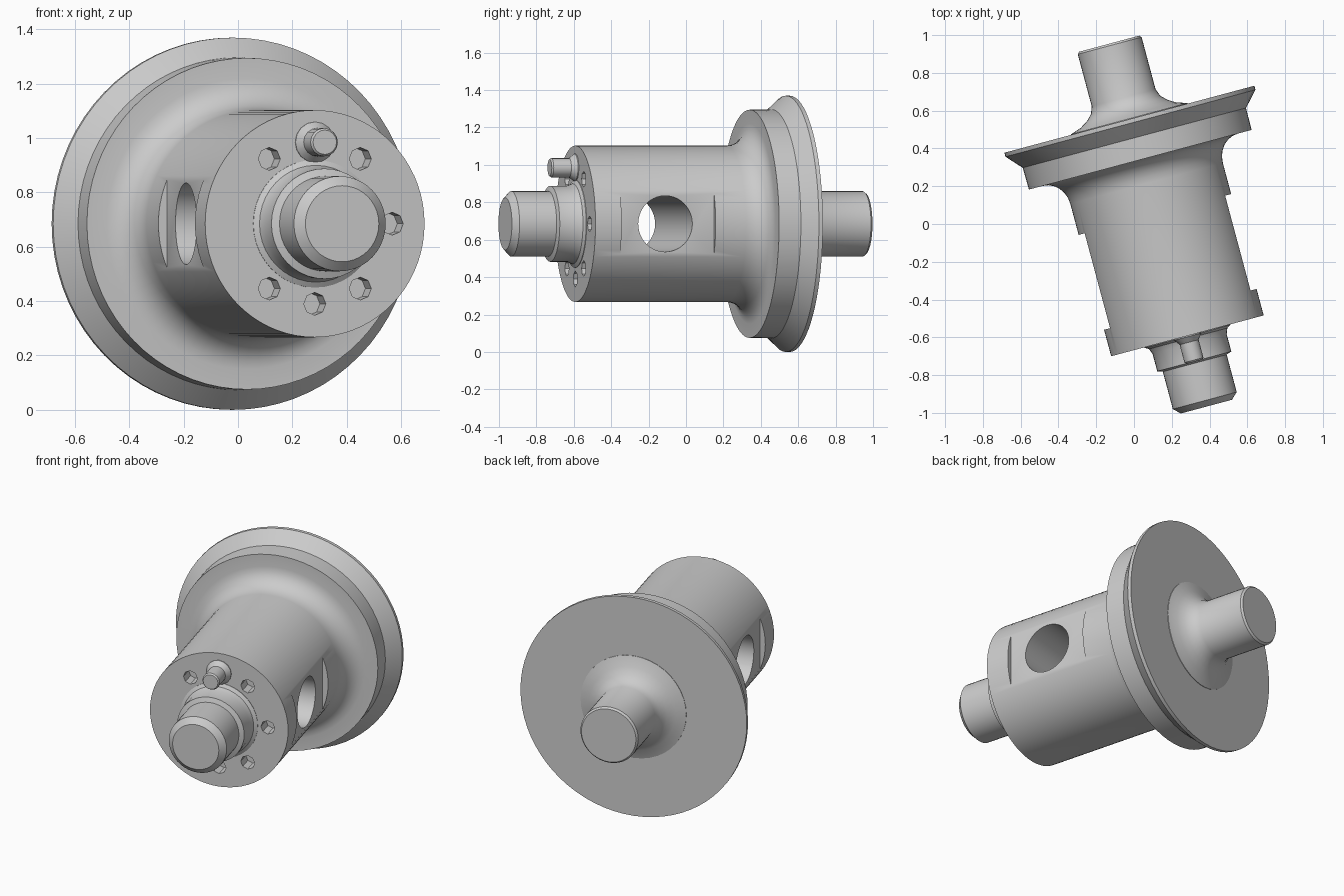
import bpy, bmesh
from math import sin, cos, pi, radians
from mathutils import Matrix

if "Cube" in bpy.data.objects:
    bpy.data.objects.remove(bpy.data.objects["Cube"])

# Everything is built around the y axis, then turned 15 degrees into place
PLACE = Matrix.Translation((0, 0, 0.685)) @ Matrix.Rotation(radians(15), 4, 'Z') @ Matrix.Translation((0.12, 0, 0))
parts = []


def make_object(name, bm):
    bmesh.ops.recalc_face_normals(bm, faces=bm.faces)
    mesh = bpy.data.meshes.new(name)
    bm.to_mesh(mesh)
    bm.free()
    obj = bpy.data.objects.new(name, mesh)
    bpy.context.collection.objects.link(obj)
    return obj


def lathe(name, profile, segments=64, x=0, z=0):
    """Revolve (radius, y) points around y and cap both ends."""
    bm = bmesh.new()
    rings = []
    for r, y in profile:
        rings.append([bm.verts.new((x + r * cos(2 * pi * i / segments), y,
                                    z + r * sin(2 * pi * i / segments))) for i in range(segments)])
    for a, b in zip(rings, rings[1:]):
        for i in range(segments):
            j = (i + 1) % segments
            bm.faces.new((a[i], a[j], b[j], b[i]))
    bm.faces.new(rings[0])
    bm.faces.new(rings[-1])
    return make_object(name, bm)


def box(name, size, centre):
    bm = bmesh.new()
    bmesh.ops.create_cube(bm, size=1, matrix=Matrix.Translation(centre) @ Matrix.Diagonal((*size, 1)))
    return make_object(name, bm)


def cut(target, cutter):
    cutter.hide_render = True
    mod = target.modifiers.new("cut", 'BOOLEAN')
    mod.operation = 'DIFFERENCE'
    mod.solver = 'EXACT'
    mod.object = cutter
    bpy.context.view_layer.objects.active = target
    bpy.ops.object.modifier_apply(modifier=mod.name)
    bpy.data.objects.remove(cutter)


def fillet(cr, cy, rr, ry, steps=6):
    """Concave quarter arc, from the cylinder side to the face side."""
    return [(cr - rr * cos(t * pi / 2 / steps), cy + ry * sin(t * pi / 2 / steps)) for t in range(steps + 1)]


# Barrel with fillet into the flanged wheel
wheel = lathe("barrel_and_flange", [(0.418, -0.645)] + fillet(0.535, 0.19, 0.117, 0.13)
              + [(0.61, 0.32), (0.612, 0.44), (0.635, 0.465), (0.685, 0.52), (0.685, 0.542)], 72)

# Side flats, cross hole and bolt holes
for side in (-1, 1):
    cut(wheel, box("flat_cutter", (0.2, 0.52, 0.5), (side * 0.485, -0.24, 0)))
bm = bmesh.new()
bmesh.ops.create_cone(bm, cap_ends=True, segments=40, radius1=0.15, radius2=0.15, depth=1.2,
                      matrix=Matrix.Translation((0, -0.25, 0)) @ Matrix.Rotation(pi / 2, 4, 'Y'))
cut(wheel, make_object("cross_hole_cutter", bm))
for angle in (0, 54, 126, 234, 270, 306):
    a = radians(angle)
    cut(wheel, lathe("bolt_hole_cutter", [(0.042, -0.75), (0.042, -0.56)], 8,
                     0.295 * cos(a), 0.295 * sin(a)))
parts.append(wheel)

# Rear axle with flared root
parts.append(lathe("rear_axle", [(0.32, 0.52), (0.32, 0.545), (0.26, 0.565), (0.22, 0.59), (0.19, 0.62),
                                 (0.175, 0.66), (0.175, 0.945), (0.165, 0.956)], 40))

# Front spindle: collar, shaft and chamfered tip
parts.append(lathe("front_spindle", [(0.14, -1.033), (0.175, -1.0), (0.175, -0.795), (0.203, -0.785),
                                     (0.203, -0.69), (0.215, -0.66), (0.235, -0.648), (0.235, -0.62)], 40))

# Locating pin above the spindle
parts.append(lathe("locating_pin", [(0.045, -0.787), (0.052, -0.778), (0.052, -0.68),
                                    (0.075, -0.65), (0.075, -0.62)], 16, 0, 0.3))

# Turn into place and shade
bpy.ops.object.select_all(action='DESELECT')
for part in parts:
    part.data.transform(PLACE)
    part.select_set(True)
bpy.context.view_layer.objects.active = wheel
bpy.ops.object.shade_smooth_by_angle(angle=radians(25))
